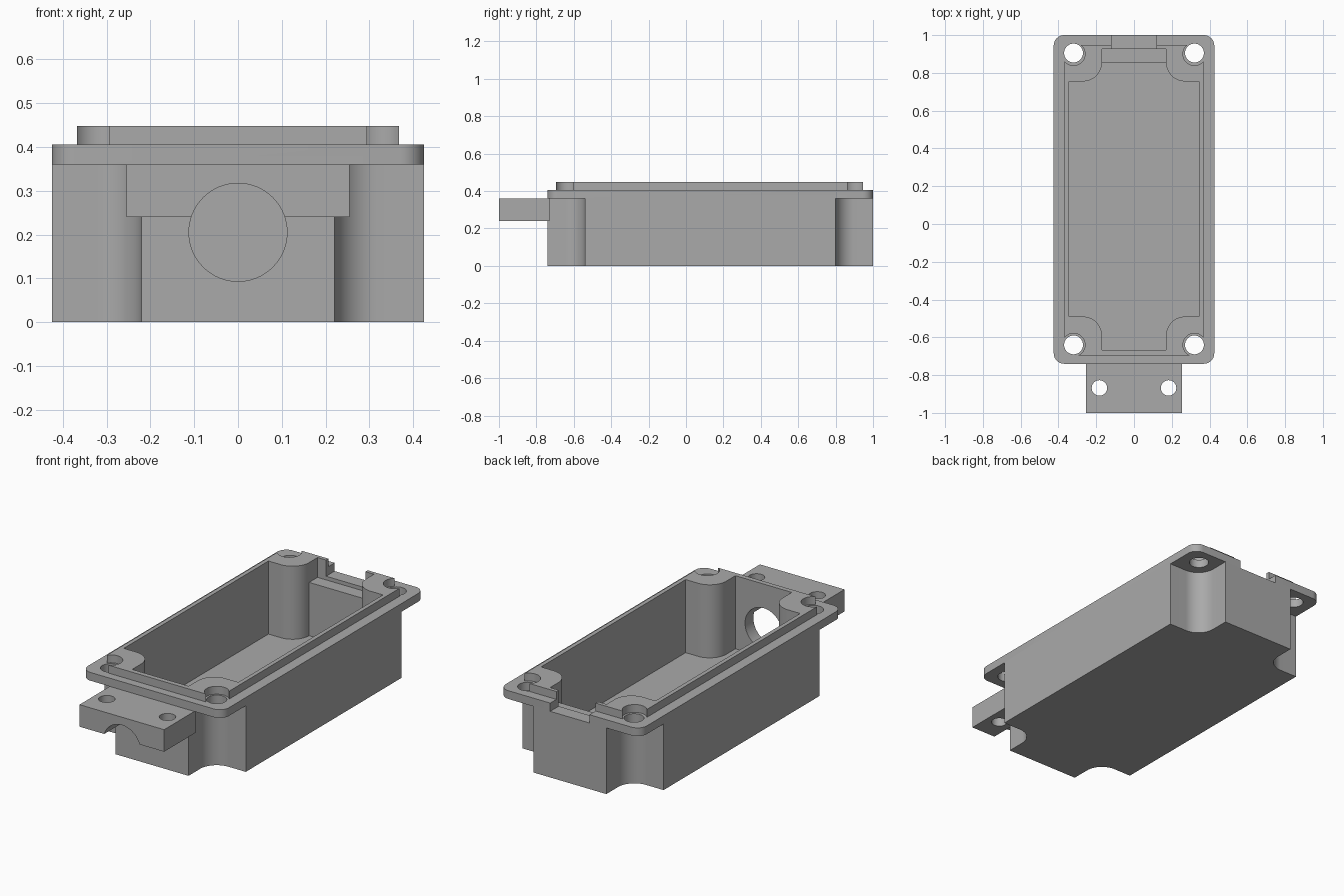
import bpy, bmesh
from math import sin, cos, pi, radians
from mathutils import Matrix

cube = bpy.data.objects.get("Cube")
if cube:
    bpy.data.objects.remove(cube, do_unlink=True)

grey = bpy.data.materials.new("plain grey")
grey.use_nodes = True
tone = (0.40, 0.40, 0.40, 1)
grey.diffuse_color = tone
grey.node_tree.nodes["Principled BSDF"].inputs["Base Color"].default_value = tone


def arc(cx, cy, r, start, end, steps=16):
    angles = [radians(start + (end - start) * i / steps) for i in range(steps + 1)]
    return [(cx + r * cos(a), cy + r * sin(a)) for a in angles]


def rect(x0, x1, y0, y1):
    return [(x0, y0), (x1, y0), (x1, y1), (x0, y1)]


def mirrored(points):
    return points + [(-x, y) for x, y in reversed(points)]


def prism(name, points, z0, z1):
    bm = bmesh.new()
    base = bm.faces.new([bm.verts.new((x, y, z0)) for x, y in points])
    top = bmesh.ops.extrude_face_region(bm, geom=[base])["geom"]
    bmesh.ops.translate(bm, vec=(0, 0, z1 - z0),
                        verts=[v for v in top if isinstance(v, bmesh.types.BMVert)])
    bmesh.ops.recalc_face_normals(bm, faces=bm.faces)
    mesh = bpy.data.meshes.new(name)
    bm.to_mesh(mesh)
    bm.free()
    mesh.materials.append(grey)
    obj = bpy.data.objects.new(name, mesh)
    bpy.context.collection.objects.link(obj)
    return obj


def combine(target, tool, operation="DIFFERENCE"):
    mod = target.modifiers.new("combine", "BOOLEAN")
    mod.object, mod.operation, mod.solver = tool, operation, "EXACT"
    bpy.context.view_layer.objects.active = target
    bpy.ops.object.modifier_apply(modifier=mod.name)
    bpy.data.objects.remove(tool, do_unlink=True)


def cut(target, points, z0, z1):
    combine(target, prism("cutter", points, z0, z1))


def drill(target, x, y, r):
    cut(target, arc(x, y, r, 0, 348.75, 31), -1, 1)


def cut_cable_hole(target):
    tool = prism("cutter", arc(0, 0, 0.112, 0, 354.375, 63), -0.25, 0.35)
    tool.data.transform(Matrix.Translation((0, -0.85, 0.205)) @ Matrix.Rotation(pi / 2, 4, "X"))
    combine(target, tool)


W, FRONT, BACK = 0.425, -0.74, 1.0
HOLE_X, HOLE_F, HOLE_B = 0.32, -0.64, 0.9
ENDS = ((HOLE_F, -1), (HOLE_B, 1))
FLANGE_LOW, FLANGE_TOP, LIP_TOP = 0.36, 0.405, 0.448

# Outer block including the flange
R = 0.055
case = prism("enclosure_case", mirrored(
    arc(W - R, FRONT + R, R, -90, 0, 8) + arc(W - R, BACK - R, R, 0, 90, 8)), 0, FLANGE_TOP)

# Raised sealing lip, relieved around the corner screws
lip = prism("lip", rect(-0.368, 0.368, -0.695, 0.947), 0.3, LIP_TOP)
for side in (-1, 1):
    for y, end in ENDS:
        x = side * HOLE_X
        cut(lip, arc(x, y, 0.061, 0, 348.75, 31), 0.39, 1)
        cut(lip, rect(*sorted((x + side * 0.025, x + side * 0.2)),
                      *sorted((y + end * 0.03, y + end * 0.2))), 0.39, 1)
combine(case, lip, "UNION")

# Interior cavity with rounded corner bosses and a shallow back ledge
cut(case, mirrored([(0.17, -0.668)] + arc(0.27, -0.59, 0.1, 180, 90)
    + [(0.345, -0.49), (0.345, 0.755)] + arc(0.27, 0.855, 0.1, 270, 180)), 0.05, 1)
cut(case, rect(-0.17, 0.17, 0.8, 0.927), 0.34, 1)

# Notch through the back rim
cut(case, rect(-0.118, 0.118, 0.9, 1.1), FLANGE_LOW, 1)

# Corner recesses under the flange, and screw holes
for side in (-1, 1):
    for y, end in ENDS:
        shape = arc(HOLE_X, 0, 0.1, 180, 270) + [(0.6, -0.1), (0.6, 0.3), (0.22, 0.3)]
        cut(case, [(side * px, y + end * py) for px, py in shape], -0.1, FLANGE_LOW)
        drill(case, side * HOLE_X, y + (0.005 if end > 0 else 0), 0.05)
cut_cable_hole(case)

# Cable clamp tab on the front
tab = prism("cable_clamp_tab", rect(-0.255, 0.255, -1, -0.73), 0.24, FLANGE_LOW)
for side in (-1, 1):
    drill(tab, side * 0.183, -0.868, 0.041)
cut_cable_hole(tab)

for obj in (case, tab):
    bpy.ops.object.select_all(action="DESELECT")
    obj.select_set(True)
    bpy.context.view_layer.objects.active = obj
    bpy.ops.object.shade_smooth_by_angle(angle=radians(30))
